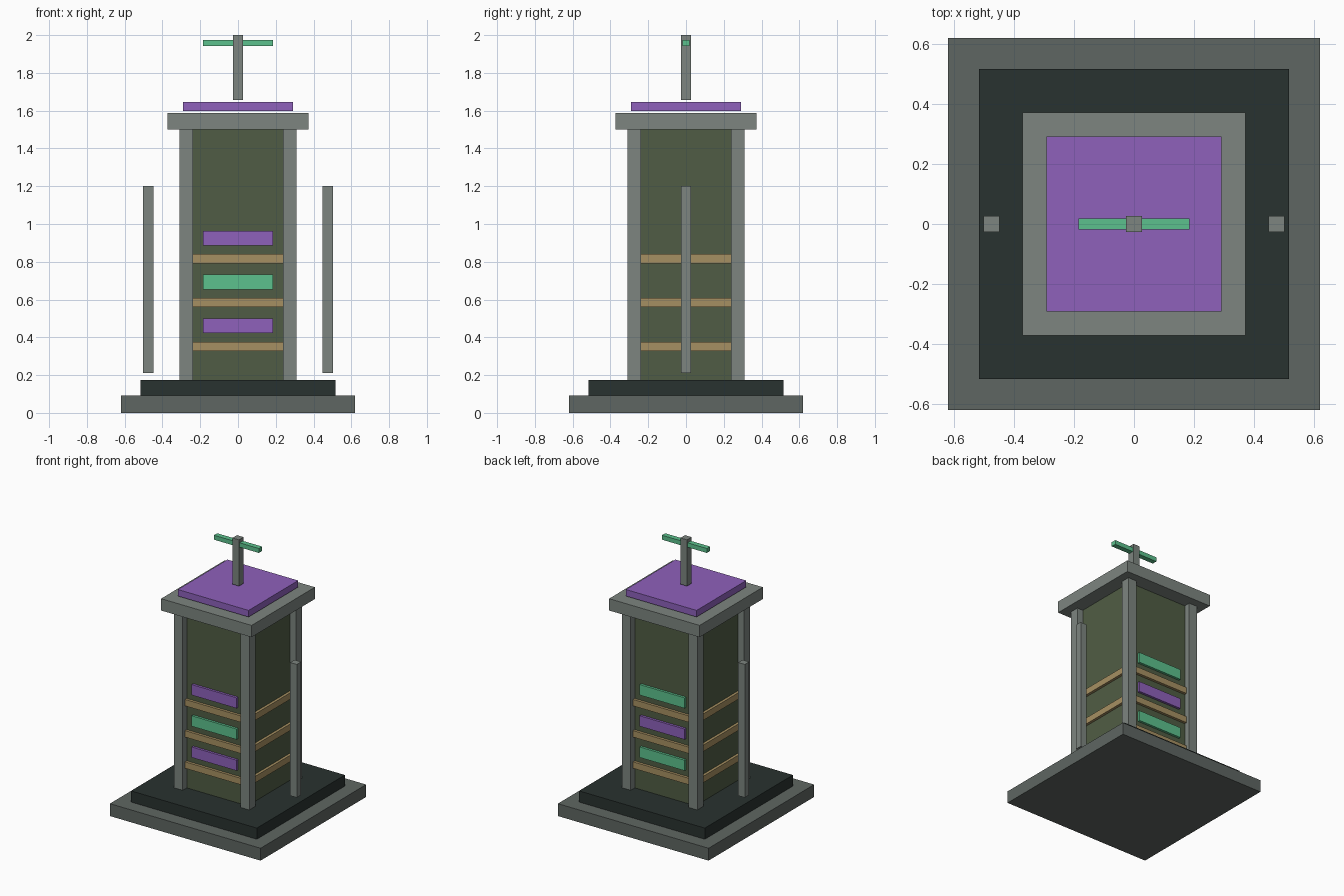
import bpy

if "Cube" in bpy.data.objects:
    bpy.data.objects.remove(bpy.data.objects["Cube"])


def material(name, rgb):
    m = bpy.data.materials.new(name)
    m.diffuse_color = [(c / 255) ** 2.2 for c in rgb] + [1.0]
    m.use_nodes = True
    m.node_tree.nodes["Principled BSDF"].inputs["Base Color"].default_value = m.diffuse_color
    return m


STONE = material("stone", (95, 102, 98))
STEEL = material("steel", (124, 132, 127))
DARK = material("dark", (45, 53, 51))
OLIVE = material("olive", (81, 93, 70))
TAN = material("tan", (165, 143, 98))
PURPLE = material("purple", (141, 97, 186))
GREEN = material("green", (93, 192, 140))


def box(name, x, y, z, mat):
    """Box from (min, max) ranges on each axis."""
    ranges = (x, y, z)
    bpy.ops.mesh.primitive_cube_add(size=1, location=[(a + b) / 2 for a, b in ranges])
    ob = bpy.context.object
    ob.name = name
    ob.scale = [b - a for a, b in ranges]
    bpy.ops.object.transform_apply(location=False, rotation=False, scale=True)
    ob.data.materials.append(mat)
    return ob


def slab(name, half, z, mat):
    """Square slab centred on the axis."""
    return box(name, (-half, half), (-half, half), z, mat)


def span(side, a, b):
    """Range a..b mirrored to the given side."""
    return tuple(sorted((side * a, side * b)))


# Stepped base, tower core and roof
slab("base_plinth", 0.62, (0, 0.092), STONE)
slab("upper_plinth", 0.517, (0.092, 0.175), DARK)
slab("tower_core", 0.262, (0.175, 1.5), OLIVE)
slab("roof_cap", 0.372, (1.5, 1.588), STEEL)
slab("roof_plate", 0.291, (1.598, 1.647), PURPLE)

# Corner posts
for sx in (-1, 1):
    for sy in (-1, 1):
        box("corner_post", span(sx, 0.238, 0.31), span(sy, 0.238, 0.31), (0.175, 1.5), STEEL)

# Bands around the core, with coloured panels above them front and back
for i in range(3):
    z = 0.328 + 0.232 * i
    slab("band", 0.282, (z, z + 0.048), TAN)
    for sy, colours in ((-1, (PURPLE, GREEN)), (1, (GREEN, PURPLE))):
        box("panel", (-0.185, 0.185), span(sy, 0.255, 0.28),
            (z + 0.094, z + 0.172), colours[i % 2])

# Free-standing side rods
for sx in (-1, 1):
    box("side_rod", span(sx, 0.448, 0.502), (-0.026, 0.026), (0.21, 1.2), STEEL)

# Mast and crossbar
box("mast", (-0.027, 0.027), (-0.027, 0.027), (1.656, 2.0), STEEL)
box("crossbar", (-0.185, 0.185), (-0.019, 0.019), (1.942, 1.975), GREEN)
